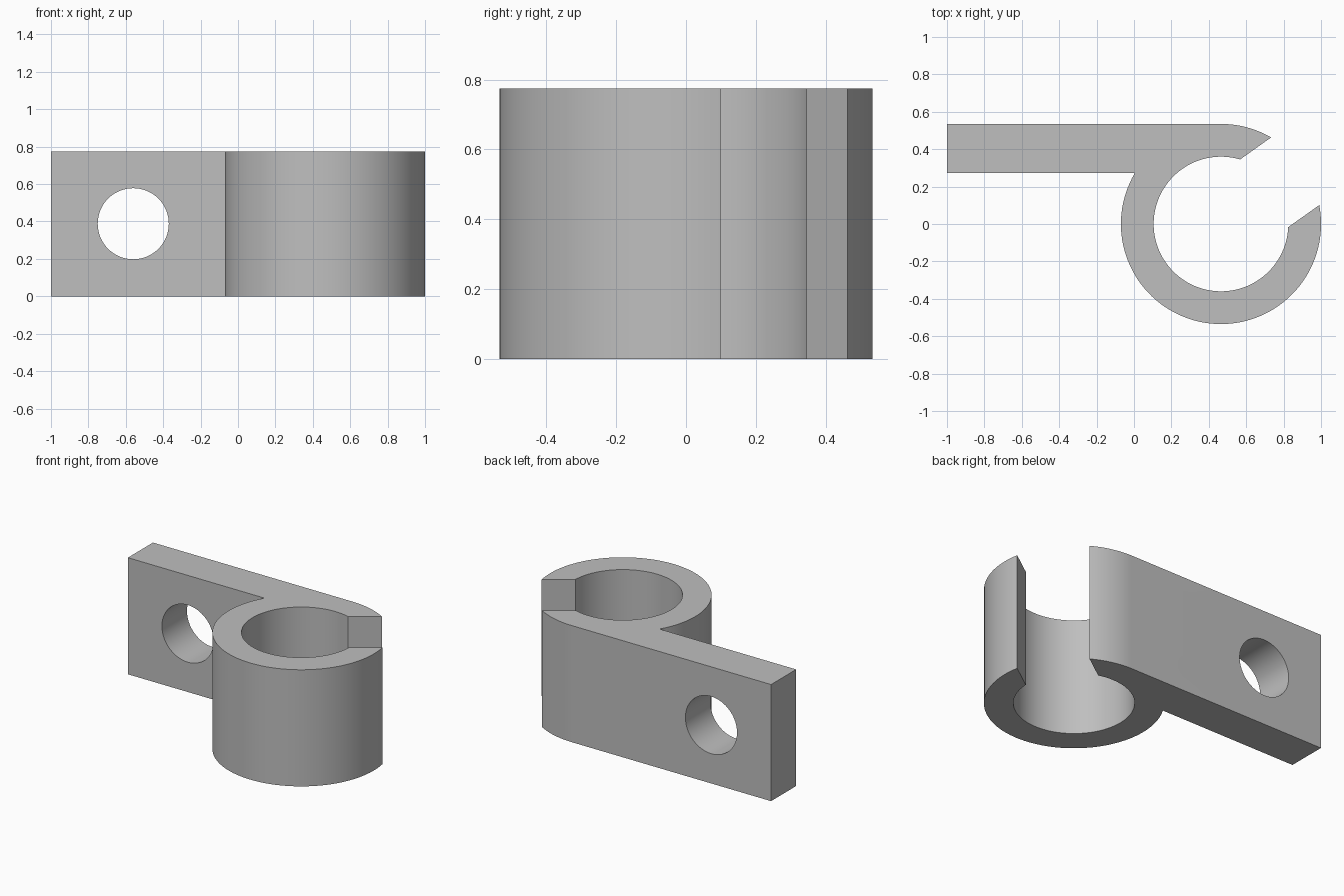
import bpy, bmesh, math

if "Cube" in bpy.data.objects:
    bpy.data.objects.remove(bpy.data.objects["Cube"])

H = 0.775                    # height
CX, R, RI = 0.465, 0.535, 0.36   # ring centre, outer and inner radius
PLATE_Y = 0.272              # inner face of the mounting plate
SLOT_ANGLE, SLOT_HALF = math.radians(35.4), 0.222


def arc(r, a, b, n):
    return [(CX + r * math.cos(a + (b - a) * i / n),
             r * math.sin(a + (b - a) * i / n)) for i in range(n + 1)]


# Clip profile: plate, open ring and parallel-sided slot
out_half = math.asin(SLOT_HALF / R)
in_half = math.asin(SLOT_HALF / RI)
join = math.pi - math.asin(PLATE_Y / R)
turn = 2 * math.pi
profile = [(-1, PLATE_Y)]
profile += arc(R, join, turn + SLOT_ANGLE - out_half, 72)
profile += arc(RI, turn + SLOT_ANGLE - in_half, SLOT_ANGLE + in_half, 80)
profile += arc(R, SLOT_ANGLE + out_half, math.pi / 2, 10)
profile += [(-1, R)]

bm = bmesh.new()
face = bm.faces.new([bm.verts.new((x, y, 0)) for x, y in profile])
top = bmesh.ops.extrude_face_region(bm, geom=[face])["geom"]
bmesh.ops.translate(bm, vec=(0, 0, H),
                    verts=[v for v in top if isinstance(v, bmesh.types.BMVert)])
bmesh.ops.recalc_face_normals(bm, faces=bm.faces[:])
mesh = bpy.data.meshes.new("pipe_clip")
bm.to_mesh(mesh)
bm.free()
clip = bpy.data.objects.new("pipe_clip", mesh)
bpy.context.collection.objects.link(clip)

grey = bpy.data.materials.new("grey")
grey.diffuse_color = (0.52, 0.52, 0.52, 1)
grey.use_nodes = True
grey.node_tree.nodes["Principled BSDF"].inputs["Base Color"].default_value = grey.diffuse_color
mesh.materials.append(grey)

# Screw hole through the plate
bpy.ops.mesh.primitive_cylinder_add(vertices=64, radius=0.19, depth=0.6,
                                    location=(-0.56, 0.4, 0.388),
                                    rotation=(math.pi / 2, 0, 0))
cutter = bpy.context.object
cutter.name = "screw_hole_cutter"
cutter.data.materials.append(grey)

bpy.ops.object.select_all(action='DESELECT')
clip.select_set(True)
bpy.context.view_layer.objects.active = clip
mod = clip.modifiers.new("screw_hole", 'BOOLEAN')
mod.operation = 'DIFFERENCE'
mod.solver = 'EXACT'
mod.object = cutter
bpy.ops.object.modifier_apply(modifier=mod.name)
bpy.data.objects.remove(cutter)
bpy.ops.object.shade_smooth_by_angle(angle=math.radians(20))
